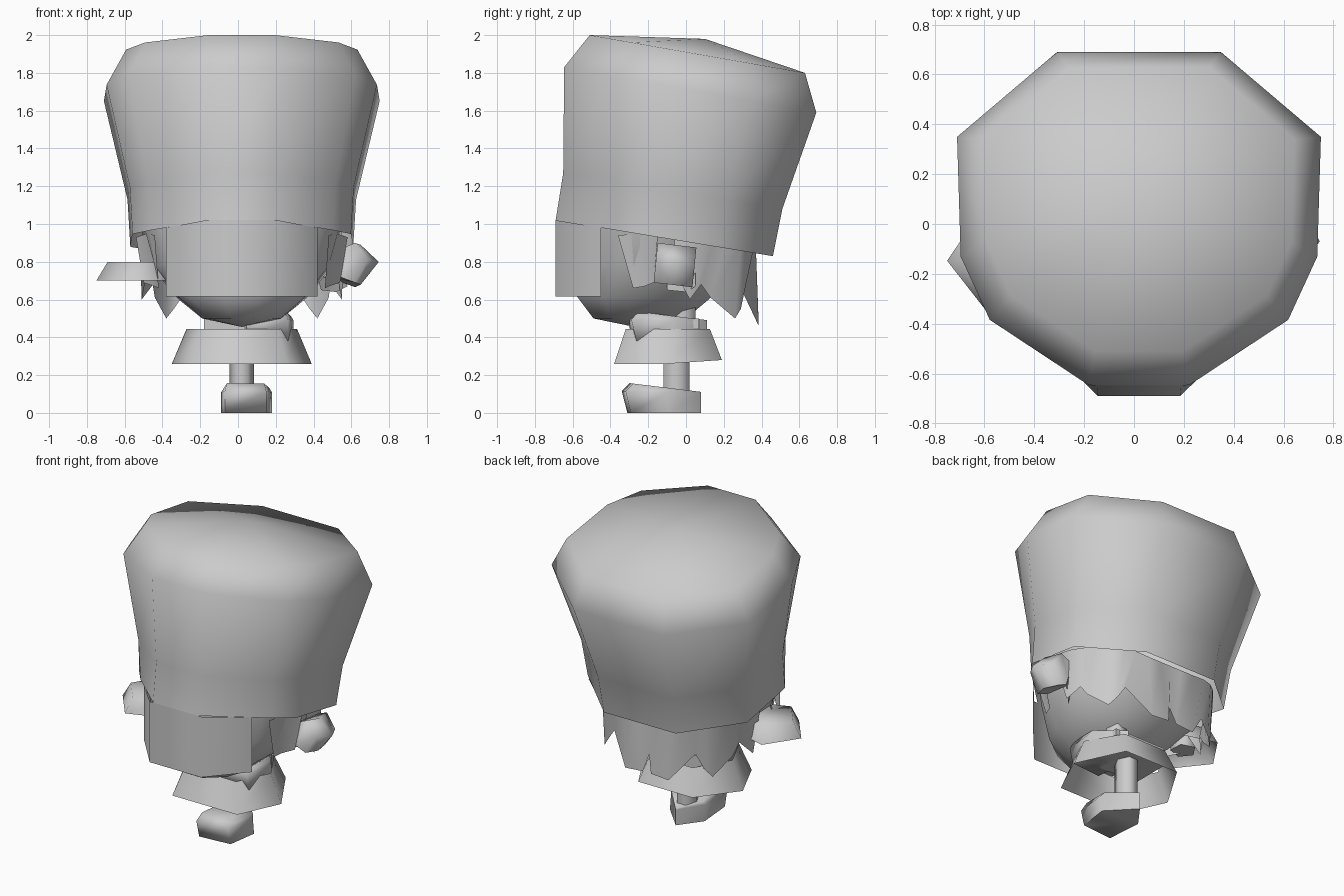
import bpy, math

if "Cube" in bpy.data.objects:
    bpy.data.objects.remove(bpy.data.objects["Cube"])

CX = 0.02  # the figure's own mirror plane


def make(name, verts, faces, angle=50):
    me = bpy.data.meshes.new(name)
    me.from_pydata(verts, [], faces)
    me.update()
    ob = bpy.data.objects.new(name, me)
    bpy.context.collection.objects.link(ob)
    bpy.ops.object.select_all(action='DESELECT')
    ob.select_set(True)
    bpy.context.view_layer.objects.active = ob
    bpy.ops.object.mode_set(mode='EDIT')
    bpy.ops.mesh.select_all(action='SELECT')
    bpy.ops.mesh.normals_make_consistent(inside=False)
    bpy.ops.object.mode_set(mode='OBJECT')
    bpy.ops.object.shade_smooth_by_angle(angle=math.radians(angle))
    return ob


def loft(name, rings, first=None, last=None, caps=(False, False), angle=75):
    """Skin closed rings; optional end points or flat caps."""
    n = len(rings[0])
    verts = [v for r in rings for v in r]
    faces = [(k * n + i, k * n + (i + 1) % n, (k + 1) * n + (i + 1) % n, (k + 1) * n + i)
             for k in range(len(rings) - 1) for i in range(n)]
    for start, tip, cap in ((0, first, caps[0]), ((len(rings) - 1) * n, last, caps[1])):
        if tip:
            verts.append(tip)
            faces += [(start + i, start + (i + 1) % n, len(verts) - 1) for i in range(n)]
        elif cap:
            faces.append(tuple(range(start, start + n)))
    return make(name, verts, faces, angle)


def strip(name, top, bottom, angle=75):
    n = len(top)
    return make(name, top + bottom, [(i, i + 1, n + i + 1, n + i) for i in range(n - 1)], angle)


def ring(yf, yb, hw, zf, zb, t2=0.195):
    """Ten-sided outline: x factor and front-to-back fraction for each corner."""
    half = [(0.28, 0), (0.82, t2), (0.98, 0.385), (1, 0.745), (0.45, 1)]
    return [(CX + x * hw, yf + t * (yb - yf), zf + t * (zb - zf))
            for x, t in half + [(-x, t) for x, t in reversed(half)]]


BOTH = (True, True)

# tall hat, leaning back, open at the rim
loft("tall_hat", [ring(-0.69, 0.46, 0.59, 1.02, 0.83, 0.28),
                  ring(-0.65, 0.51, 0.605, 1.27, 1.08, 0.24),
                  ring(-0.645, 0.69, 0.73, 1.83, 1.59),
                  ring(-0.51, 0.63, 0.625, 2.0, 1.80)], last=(CX, 0.1, 1.98), angle=60)

# rounded head
loft("head", [ring(-0.49, 0.0, 0.21, 0.50, 0.50),
              ring(-0.58, 0.12, 0.34, 0.62, 0.60),
              ring(-0.60, 0.24, 0.47, 0.80, 0.75, 0.25),
              ring(-0.60, 0.30, 0.53, 1.04, 0.92, 0.25)], first=(CX, -0.27, 0.455))

# band across the eyes
band = [(-0.38, -0.45), (-0.17, -0.69), (0.21, -0.69), (0.42, -0.45)]
strip("eye_band", [(x, y, 1.02 if y < -0.5 else 0.98) for x, y in band],
      [(x, y, 0.615) for x, y in band])

# jagged hair round the back: broad locks with narrow notches
low = [(0, .36, .58), (.03, .385, .47), (.16, .385, .46), (.30, .30, .64), (.36, .29, .55),
       (.40, .26, .50), (.46, .13, .61), (.47, .08, .68), (.53, .02, .60), (.50, -.06, .75)]
up = [(0, .37, .87), (.08, .37, .87), (.17, .37, .87), (.27, .36, .88), (.34, .34, .88),
      (.40, .29, .89), (.47, .21, .90), (.51, .14, .91), (.54, .06, .92), (.54, -.06, .94)]


def mirrored(pts):
    return [(CX - x, y, z) for x, y, z in reversed(pts[1:])] + [(CX + x, y, z) for x, y, z in pts]


strip("back_hair", mirrored(up), mirrored(low))

# lock of hair on each temple
for side, s in (("right", 1), ("left", -1)):
    strip(side + "_temple_lock",
          [(CX + s * .46, -.36, .94), (CX + s * .50, -.25, .95), (CX + s * .56, -.15, .93)],
          [(CX + s * .44, -.28, .66), (CX + s * .46, -.22, .67), (CX + s * .52, -.17, .69)])

# flared skirt, open below
hem = [(-.22, -.38), (.26, -.38), (.39, -.10), (.22, .19), (-.18, .19), (-.35, -.10)]
loft("skirt", [[(x, y, .26 + .02 * (y > 0)) for x, y in hem],
               [(CX + (x - CX) * .79, -.1 + (y + .1) * .78, .445) for x, y in hem]])


def pentagon(cx, cy, z, r, turn):
    angs = [math.radians(turn + 72 * i) for i in range(5)]
    return [(cx + r * math.cos(a), cy + r * math.sin(a), z) for a in angs]


# left sleeve cuff with a hand underneath
loft("left_cuff", [pentagon(-.53, -.14, .70, .22, 182), pentagon(-.51, -.14, .80, .18, 182)],
     caps=(False, True))
loft("left_hand", [pentagon(-.51, -.14, .70, .08, 182), pentagon(-.51, -.14, .79, .09, 182)],
     caps=(True, False))

# right fist: tilted, rounded five-sided block
fist = [(.55, .87), (.65, .90), (.745, .81), (.65, .69), (.54, .72)]
loft("right_fist", [[(.54 + (x - .54) * f, y + (z - .8) * .1, z - (y + .16) * .12) for x, z in fist]
                    for y, f in ((-.16, .72), (-.07, 1), (.045, .72))], caps=BOTH)
strip("right_sleeve", [(.42, -.10, .72), (.50, .0, .72), (.56, .05, .74)],
      [(.44, -.10, .65), (.52, .0, .64), (.58, .05, .67)])

# torso
loft("torso", [[(x, y, z) for x, y in ((-.18, -.2), (.2, -.2), (.2, .07), (-.18, .07))]
               for z in (0.38, 0.50)], caps=BOTH)


# legs with pentagonal shoes, the right one raised
def leg(side, dx, dy, dz, height):
    sole = [(-.07, -.34), (.15, -.32), (.18, -.10), (.02, .08), (-.09, -.08)]
    levels = [(0, .93, 0), (.105, 1, -.03), (.12, .9, -.11)]  # height, size, slope to the front
    loft(side + "_shoe", [[(.045 + (x - .045) * (1 if f > .9 else f) + dx,
                            .08 + (y - .08) * f + dy, dz + h + s * y) for x, y in sole]
                          for h, f, s in levels], caps=BOTH, angle=85)
    loft(side + "_leg", [[(.02 + dx + .065 * math.cos(a), -.05 + dy + .08 * math.sin(a), z)
                          for a in [math.pi * i / 3 for i in range(6)]]
                         for z in (dz + .11, dz + height)], caps=BOTH)


leg("left", 0, 0, 0, 0.58)
leg("right", 0.115, 0.03, 0.38, 0.26)
